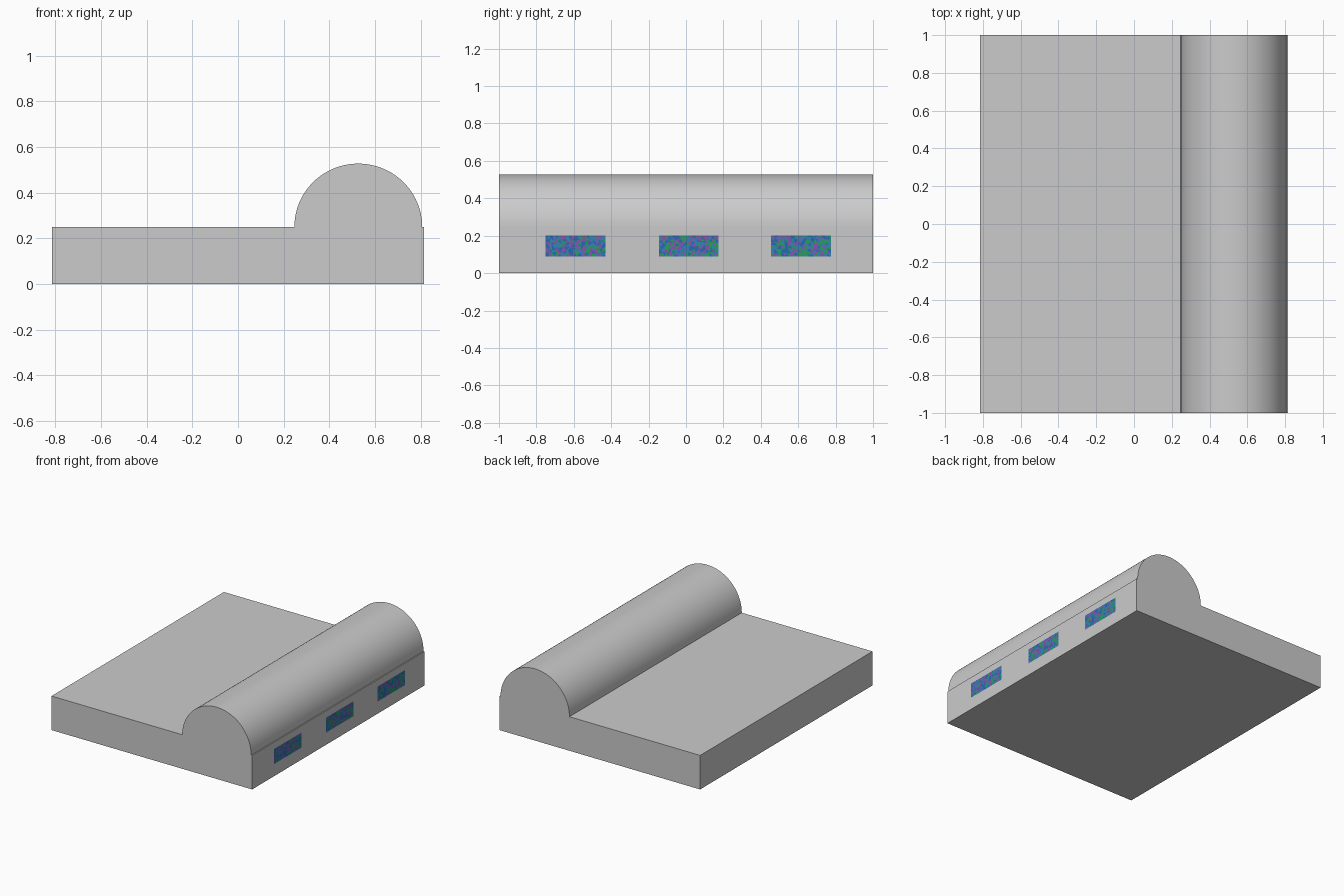
import bpy, bmesh, math, random
from mathutils import Vector

if "Cube" in bpy.data.objects:
    bpy.data.objects.remove(bpy.data.objects["Cube"])

random.seed(4)
HALF_X, HALF_Y, TOP = 0.815, 1.0, 0.25
ROLL_X, ROLL_R = 0.527, 0.28


def make_object(name, bm):
    mesh = bpy.data.meshes.new(name)
    bm.to_mesh(mesh)
    bm.free()
    obj = bpy.data.objects.new(name, mesh)
    bpy.context.collection.objects.link(obj)
    return obj


# Base slab with a half-round ridge: one profile extruded along y
profile = [(-HALF_X, 0), (HALF_X, 0), (HALF_X, TOP)]
steps = 48
for i in range(steps + 1):
    a = math.pi * i / steps
    profile.append((ROLL_X + ROLL_R * math.cos(a), TOP - 0.003 * math.sin(a) + ROLL_R * math.sin(a)))
profile.append((-HALF_X, TOP))

bm = bmesh.new()
face = bm.faces.new([bm.verts.new((x, -HALF_Y, z)) for x, z in profile])
ext = bmesh.ops.extrude_face_region(bm, geom=[face])
moved = [v for v in ext["geom"] if isinstance(v, bmesh.types.BMVert)]
bmesh.ops.translate(bm, verts=moved, vec=(0, 2 * HALF_Y, 0))
bmesh.ops.recalc_face_normals(bm, faces=bm.faces)
body = make_object("slab_with_ridge", bm)
bpy.context.view_layer.objects.active = body
body.select_set(True)
bpy.ops.object.shade_smooth_by_angle(angle=math.radians(30))

# Colours of the speckled panels
materials = []
for name, colour in (("blue", (0.02, 0.14, 0.46, 1)), ("light_blue", (0.04, 0.22, 0.46, 1)),
                     ("purple", (0.24, 0.09, 0.42, 1)), ("green", (0.02, 0.34, 0.12, 1))):
    mat = bpy.data.materials.new(name)
    mat.diffuse_color = colour
    mat.use_nodes = True
    mat.node_tree.nodes["Principled BSDF"].inputs["Base Color"].default_value = mat.diffuse_color
    materials.append(mat)


def speckled_panel(name, y, z, width, height):
    """Flat mosaic panel of irregular triangles, just proud of the right side."""
    bm = bmesh.new()
    ny, nz = 18, 6
    rows = []
    for j in range(nz + 1):
        row = []
        for i in range(ny + 1):
            dy = random.uniform(-0.35, 0.35) if 0 < i < ny else 0
            dz = random.uniform(-0.35, 0.35) if 0 < j < nz else 0
            row.append(bm.verts.new(Vector((HALF_X + 0.001,
                                            y + width * ((i + dy) / ny - 0.5),
                                            z + height * ((j + dz) / nz - 0.5)))))
        rows.append(row)
    for j in range(nz):
        for i in range(ny):
            a, b = rows[j][i], rows[j][i + 1]
            c, d = rows[j + 1][i + 1], rows[j + 1][i]
            tris = random.choice((((a, b, c), (a, c, d)), ((a, b, d), (b, c, d))))
            for tri in tris:
                bm.faces.new(tri).material_index = random.randrange(len(materials))
    obj = make_object(name, bm)
    for mat in materials:
        obj.data.materials.append(mat)


# Three panels along the right side
for label, y in (("front", -0.59), ("middle", 0.015), ("back", 0.615)):
    speckled_panel(label + "_panel", y, 0.145, 0.32, 0.11)
